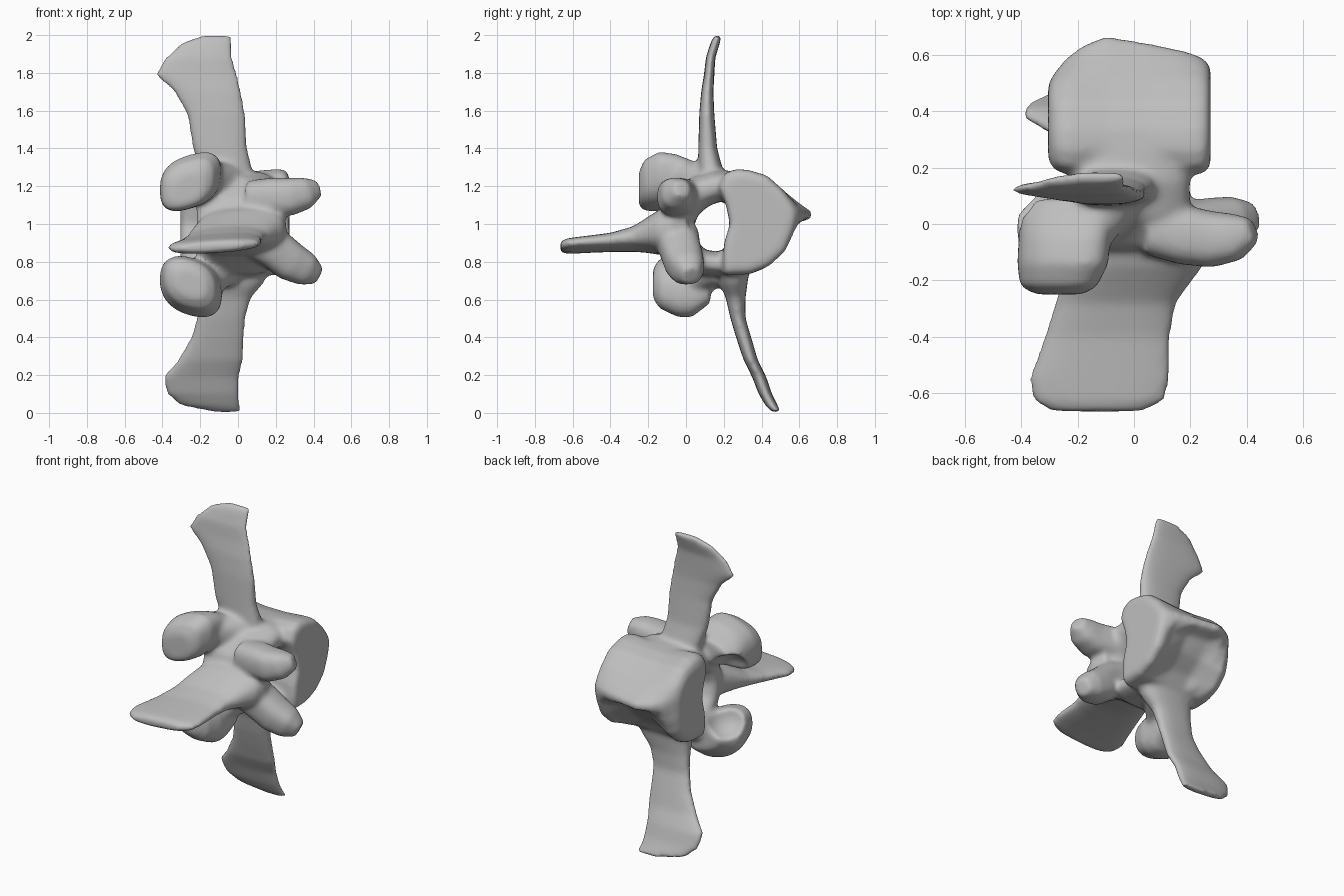
import bpy
import bmesh
import math
from mathutils import Vector

scene = bpy.context.scene
if "Cube" in bpy.data.objects:
    bpy.data.objects.remove(bpy.data.objects["Cube"])

bone = bpy.data.materials.new("bone_grey")
bone.use_nodes = True
bone.diffuse_color = (.52, .52, .52, 1)
bone.node_tree.nodes["Principled BSDF"].inputs["Base Color"].default_value = (.52, .52, .52, 1)

SIDES = 28
bm = bmesh.new()


def skin(rings):
    """Join rings of points into a closed solid."""
    loops = [[bm.verts.new(p) for p in ring] for ring in rings]
    n = len(loops[0])
    faces = [bm.faces.new((a[i], a[(i + 1) % n], b[(i + 1) % n], b[i]))
             for a, b in zip(loops, loops[1:]) for i in range(n)]
    faces += [bm.faces.new(loops[0][::-1]), bm.faces.new(loops[-1])]
    bmesh.ops.recalc_face_normals(bm, faces=faces)


def oval(power):
    """Unit rounded-square outline; higher power is squarer."""
    def bend(c):
        return math.copysign(abs(c) ** (2 / power), c)
    turns = [math.tau * i / SIDES for i in range(SIDES)]
    return [(bend(math.cos(t)), bend(math.sin(t))) for t in turns]


def loft(axis, rows, power=2.5, tilt=0):
    """Each row: position on the axis, then low and high of the other two axes."""
    rings = []
    for t, a0, a1, b0, b1 in rows:
        ring = []
        for u, v in oval(power):
            a = (a0 + a1) / 2 + u * (a1 - a0) / 2
            b = (b0 + b1) / 2 + v * (b1 - b0) / 2 + tilt * u * (a1 - a0) / 2
            ring.append({"y": (a, t, b), "z": (a, b, t)}[axis])
        rings.append(ring)
    skin(rings)


def limb(stops, power=2.3):
    """Round limb through stops of centre and radius across its path."""
    pts = [Vector(s[0]) for s in stops]
    rings = []
    for i, (p, r) in enumerate(zip(pts, [s[1] for s in stops])):
        d = (pts[min(i + 1, len(pts) - 1)] - pts[max(i - 1, 0)]).normalized()
        side = d.cross(Vector((0, 1, 0))).normalized()
        up = side.cross(d)
        rings.append([p + (side * u + up * v) * r for u, v in oval(power)])
    skin(rings)


def body_point(x, y, z, scale, keel, hollow):
    """Scale a profile point, push the keel out and hollow the lower back."""
    back = max(0, (y - .38) / .23) ** 4
    sunk = hollow if z < .98 and y > .4 else 0
    return (x, .38 + (y - .38) * scale + keel * back - sunk, 1.01 + (z - 1.01) * scale + sunk)


# Vertebral body: profile across the canal, waisted, with a keel along the back
profile = [(.17, 1.2), (.2, 1.27), (.26, 1.295), (.33, 1.29), (.43, 1.26), (.52, 1.18),
           (.58, 1.11), (.61, 1.07), (.61, 1.03), (.58, .95), (.53, .85), (.44, .77),
           (.34, .73), (.2, .725), (.19, .8), (.2, .9), (.23, 1), (.21, 1.1)]
stations = [(-.305, .75, -.06, 0), (-.285, .92, -.06, 0), (-.24, .99, -.02, 0),
            (-.18, .97, .03, .02), (-.1, .94, .07, .045), (.05, .94, .045, .045),
            (.17, .98, .01, .02), (.225, .99, -.01, 0), (.255, .96, -.02, 0), (.272, .86, -.02, 0)]
skin([[body_point(x, y, z, *shape) for y, z in profile] for x, *shape in stations])

# Arch around the canal
arch = [(.27, 1.2, .08), (.16, 1.2, .085), (.07, 1.17, .09), (-.01, 1.09, .085),
        (-.045, .98, .085), (-.01, .87, .08), (.07, .8, .07), (.16, .79, .065), (.27, .8, .07)]
rings = []
for i, (y, z, r) in enumerate(arch):
    p, q = arch[max(i - 1, 0)], arch[min(i + 1, len(arch) - 1)]
    out = Vector((0, q[1] - p[1], p[0] - q[0])).normalized()
    rings.append([Vector((-.01 + .21 * u, y, z)) + out * r * v for u, v in oval(2.6)])
skin(rings)

# Upper transverse plate
loft("z", [(1.16, -.2, .18, .06, .24), (1.27, -.2, .08, .065, .2), (1.4, -.24, .05, .065, .165),
           (1.58, -.27, .04, .07, .15), (1.7, -.34, .02, .08, .145), (1.79, -.44, 0, .095, .15),
           (1.88, -.39, -.025, .105, .155), (1.96, -.3, -.03, .13, .18), (2, -.19, -.03, .15, .19)])
# Lower transverse plate
loft("z", [(.8, -.22, .2, .16, .34), (.68, -.21, .13, .18, .325), (.61, -.21, .07, .21, .315),
           (.5, -.22, .04, .235, .315), (.4, -.25, .035, .265, .345), (.28, -.32, .03, .305, .38),
           (.19, -.4, .01, .35, .425), (.1, -.38, .01, .385, .455), (.04, -.31, .015, .42, .485),
           (.003, -.12, .02, .455, .505)])

# Spinous plate reaching forward
loft("y", [(.01, -.21, .23, .81, 1.14), (-.08, -.22, .26, .83, 1.1), (-.15, -.24, .245, .84, 1.07),
           (-.21, -.26, .2, .85, 1.03), (-.28, -.28, .15, .855, .985), (-.4, -.32, .13, .855, .95),
           (-.55, -.375, .13, .85, .93), (-.63, -.36, .11, .845, .92), (-.667, -.29, .03, .855, .905)],
     tilt=.06)

# Blocky articular lobes on the -x side, with necks into the arch
loft("y", [(-.25, -.35, -.18, 1.1, 1.27), (-.22, -.405, -.13, 1.08, 1.33),
           (-.14, -.415, -.09, 1.08, 1.37), (-.05, -.41, -.085, 1.1, 1.355),
           (.03, -.41, -.08, 1.12, 1.32), (.09, -.36, -.1, 1.16, 1.3)], 2.7, .28)
limb([((-.22, -.08, 1.23), .1), ((-.12, .04, 1.23), .1), ((-.04, .13, 1.22), .1)])
loft("y", [(-.175, -.33, -.17, .61, .76), (-.14, -.39, -.12, .56, .81), (-.04, -.415, -.085, .515, .825),
           (.03, -.415, -.085, .515, .815), (.13, -.33, -.08, .59, .79)], 2.4, -.26)
limb([((-.22, 0, .68), .1), ((-.13, .1, .73), .09), ((-.04, .18, .76), .08)])

# Blunt articular knobs on the +x side
limb([((.06, -.01, 1.13), .1), ((.18, -.04, 1.14), .105), ((.28, -.055, 1.145), .1),
      ((.36, -.045, 1.165), .085), ((.425, -.02, 1.19), .045)], 2.6)
limb([((.08, -.04, .93), .11), ((.18, -.035, .88), .11), ((.28, -.01, .8), .105),
      ((.36, .01, .76), .09), ((.425, .03, .725), .05)], 2.6)


def make(name, source):
    mesh = bpy.data.meshes.new(name)
    source.to_mesh(mesh)
    source.free()
    obj = bpy.data.objects.new(name, mesh)
    scene.collection.objects.link(obj)
    return obj


vertebra = make("vertebra", bm)
fuse = vertebra.modifiers.new("fuse", "REMESH")
fuse.mode = "VOXEL"
fuse.voxel_size = .012

# Scooped joint faces behind the lobes
cutters = []
for y, z in [(.07, 1.09), (.1, .83)]:
    ball = bmesh.new()
    bmesh.ops.create_uvsphere(ball, u_segments=32, v_segments=16, radius=.14)
    cutter = make("scoop_cutter", ball)
    cutter.location = (-.37, y, z)
    cutter.hide_render = True
    cut = vertebra.modifiers.new("scoop", "BOOLEAN")
    cut.operation = "DIFFERENCE"
    cut.object = cutter
    cutters.append(cutter)

again = vertebra.modifiers.new("even", "REMESH")
again.mode = "VOXEL"
again.voxel_size = .012
soften = vertebra.modifiers.new("soften", "SMOOTH")
soften.factor = .5
soften.iterations = 14

# Bake the modifiers and drop the cutters
bpy.context.view_layer.update()
graph = bpy.context.evaluated_depsgraph_get()
baked = bpy.data.meshes.new_from_object(vertebra.evaluated_get(graph))
vertebra.modifiers.clear()
vertebra.data = baked
for cutter in cutters:
    bpy.data.objects.remove(cutter)

baked.materials.clear()
baked.materials.append(bone)
bpy.ops.object.select_all(action="DESELECT")
vertebra.select_set(True)
bpy.context.view_layer.objects.active = vertebra
bpy.ops.object.shade_smooth_by_angle(angle=math.radians(50))
